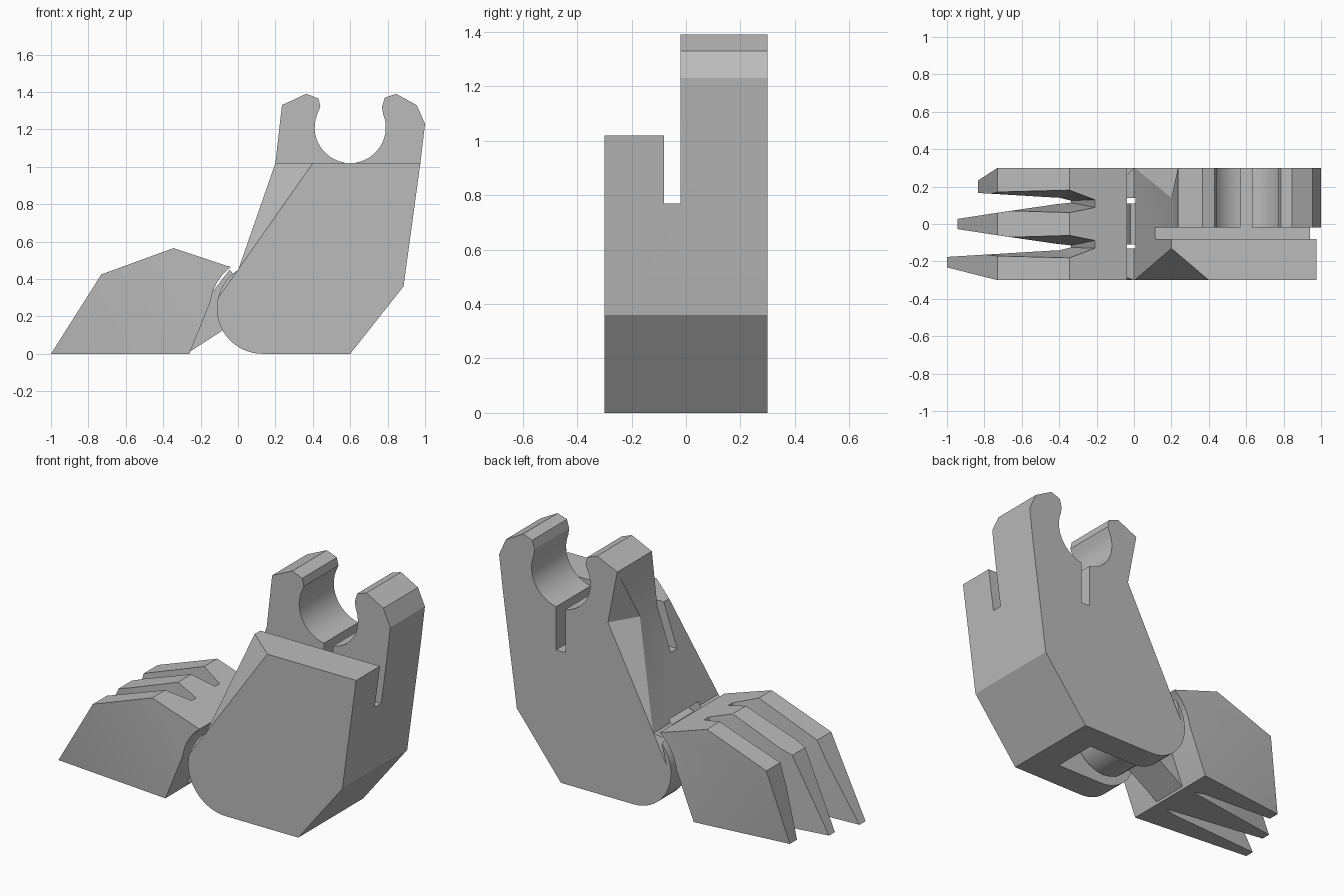
import bpy, bmesh
from math import radians, cos, sin
from mathutils import Vector

if "Cube" in bpy.data.objects:
    bpy.data.objects.remove(bpy.data.objects["Cube"], do_unlink=True)

grey = bpy.data.materials.new("plain_grey")
grey.use_nodes = True
grey.diffuse_color = (0.5, 0.5, 0.5, 1)
grey.node_tree.nodes["Principled BSDF"].inputs["Base Color"].default_value = (0.5, 0.5, 0.5, 1)


def finish(bm, name):
    bmesh.ops.recalc_face_normals(bm, faces=bm.faces)
    mesh = bpy.data.meshes.new(name)
    bm.to_mesh(mesh)
    bm.free()
    mesh.materials.append(grey)
    ob = bpy.data.objects.new(name, mesh)
    bpy.context.collection.objects.link(ob)
    return ob


def loft(name, ring_a, ring_b):
    """Closed solid between two matching rings of points."""
    bm = bmesh.new()
    a = [bm.verts.new(p) for p in ring_a]
    b = [bm.verts.new(p) for p in ring_b]
    bm.faces.new(a)
    bm.faces.new(b)
    for i in range(len(a)):
        j = (i + 1) % len(a)
        bm.faces.new((a[i], a[j], b[j], b[i]))
    return finish(bm, name)


def slab(name, profile, y0, y1):
    return loft(name, [(x, y0, z) for x, z in profile], [(x, y1, z) for x, z in profile])


def box(x0, x1, y0, y1, z0, z1):
    return slab("cutter", [(x0, z0), (x1, z0), (x1, z1), (x0, z1)], y0, y1)


def arc(cx, cz, r, start, end, n):
    angles = [radians(start + (end - start) * i / n) for i in range(n + 1)]
    return [(cx + r * cos(t), cz + r * sin(t)) for t in angles]


def corner_wedge(a, b, c, d):
    """Wedge whose two cutting planes pass through a-b-c and d-b-c."""
    a, b, c, d = map(Vector, (a, b, c, d))
    m = (b + c) / 2
    bm = bmesh.new()
    for p in (c + (c - b) / 2, b + (b - c) / 2, a + (a - m) / 2, d + (d - m) / 2):
        bm.verts.new(p)
    bmesh.ops.convex_hull(bm, input=bm.verts)
    return finish(bm, "cutter")


def activate(ob):
    bpy.ops.object.select_all(action='DESELECT')
    ob.select_set(True)
    bpy.context.view_layer.objects.active = ob


def cut(ob, cutter):
    mod = ob.modifiers.new("cut", 'BOOLEAN')
    mod.operation = 'DIFFERENCE'
    mod.solver = 'EXACT'
    mod.object = cutter
    activate(ob)
    bpy.ops.object.modifier_apply(modifier=mod.name)
    bpy.data.objects.remove(cutter, do_unlink=True)


def smooth(ob):
    activate(ob)
    bpy.ops.object.shade_smooth_by_angle(angle=radians(25))


# Ankle: rounded heel, open clip on top
hinge = (0.13, 0.243)
clip = [(0.2, 1.02), (0.235, 1.33), (0.365, 1.39), (0.43, 1.365), (0.44, 1.32)]
clip += arc(0.6, 1.21, 0.19, 158, 382, 28)
clip += [(0.77, 1.32), (0.785, 1.37), (0.845, 1.39), (0.955, 1.33), (1, 1.23), (0.975, 1.02)]
base = [(0.885, 0.36), (0.6, 0)] + arc(*hinge, 0.243, 270, 122, 24)
ankle = slab("ankle", clip + base, -0.3, 0.3)

# Low front half, slot between the halves, notch under the clip, hinge pocket
cut(ankle, box(-0.5, 1.5, -0.5, -0.05, 1.02, 2))
cut(ankle, box(-0.5, 1.5, -0.08, -0.02, 0.77, 1.8))
cut(ankle, box(0.57, 0.63, -0.05, 0.5, 0.77, 1.1))
cut(ankle, box(-0.4, 0.43, -0.13, 0.14, -0.1, 0.47))

# Sloped corners towards the toes
cut(ankle, corner_wedge((0, -0.3, 0.45), (0.4, -0.3, 1.02), (0.2, -0.13, 1.02), (0, -0.3, 1.4)))
cut(ankle, corner_wedge((0, 0.3, 0.45), (0.295, 0.3, 1.02), (0.2, 0.14, 1.02), (0.235, 0.3, 1.33)))
smooth(ankle)

# Grooves between toes: wide at the top, narrow at the sole
top_plan = [(-0.195, 0.13), (-0.195, 0.085), (-0.345, 0.06), (-0.73, 0.06),
            (-0.945, 0.027), (-1.1, 0.01), (-1.1, 0.182), (-0.345, 0.182)]
sole_plan = [(-0.34, 0.125), (-0.34, 0.115), (-0.4, 0.108), (-0.73, 0.06),
             (-0.945, 0.027), (-1.1, 0.01), (-1.1, 0.182), (-0.4, 0.14)]


def groove(side):
    ob = loft("cutter", [(x, y * side, 0.58) for x, y in top_plan],
              [(x, y * side, -0.01) for x, y in sole_plan])
    bm = bmesh.new()
    bm.from_mesh(ob.data)
    bmesh.ops.triangulate(bm, faces=bm.faces)
    bm.to_mesh(ob.data)
    bm.free()
    return ob


# Toes of different length, outer ones tapered on the outside
heel_curve = arc(0.13, 0.24, 0.28, 172, 127, 12)
for name, y0, y1, tip, side in (("front_toe", -0.3, -0.11, -1, -1),
                                ("middle_toe", -0.11, 0.11, -0.945, 0),
                                ("back_toe", 0.11, 0.3, -0.835, 1)):
    profile = [(tip, 0), (-0.26, 0)] + heel_curve + [(-0.345, 0.565), (-0.73, 0.425)]
    toe = slab(name, profile, y0, y1)
    if side:
        p = Vector((-0.73, 0.3 * side, 0.425))
        q = Vector((tip, 0.232 * side, 0))
        r = Vector((-0.26, 0.3 * side, 0))
        normal = (q - p).cross(r - p).normalized()
        if normal.y * side < 0:
            normal.negate()
        bm = bmesh.new()
        bm.from_mesh(toe.data)
        geom = bm.verts[:] + bm.edges[:] + bm.faces[:]
        res = bmesh.ops.bisect_plane(bm, geom=geom, plane_co=p, plane_no=normal,
                                     dist=1e-5, clear_outer=True)
        rim = [e for e in bm.edges if e.is_boundary]
        bmesh.ops.holes_fill(bm, edges=rim)
        bmesh.ops.recalc_face_normals(bm, faces=bm.faces)
        bm.to_mesh(toe.data)
        bm.free()
    for s in ((side,) if side else (-1, 1)):
        cut(toe, groove(s))
    smooth(toe)

# Hinge arm and barrel joining the foot to the ankle
slab("hinge_arm", [(-0.26, 0.01), (0.05, 0.21), (0.05, 0.41), (-0.02, 0.42),
                   (-0.045, 0.45), (-0.16, 0.3)], -0.11, 0.11)
smooth(slab("hinge_barrel", arc(*hinge, 0.2, 0, 345, 23), -0.11, 0.11))
